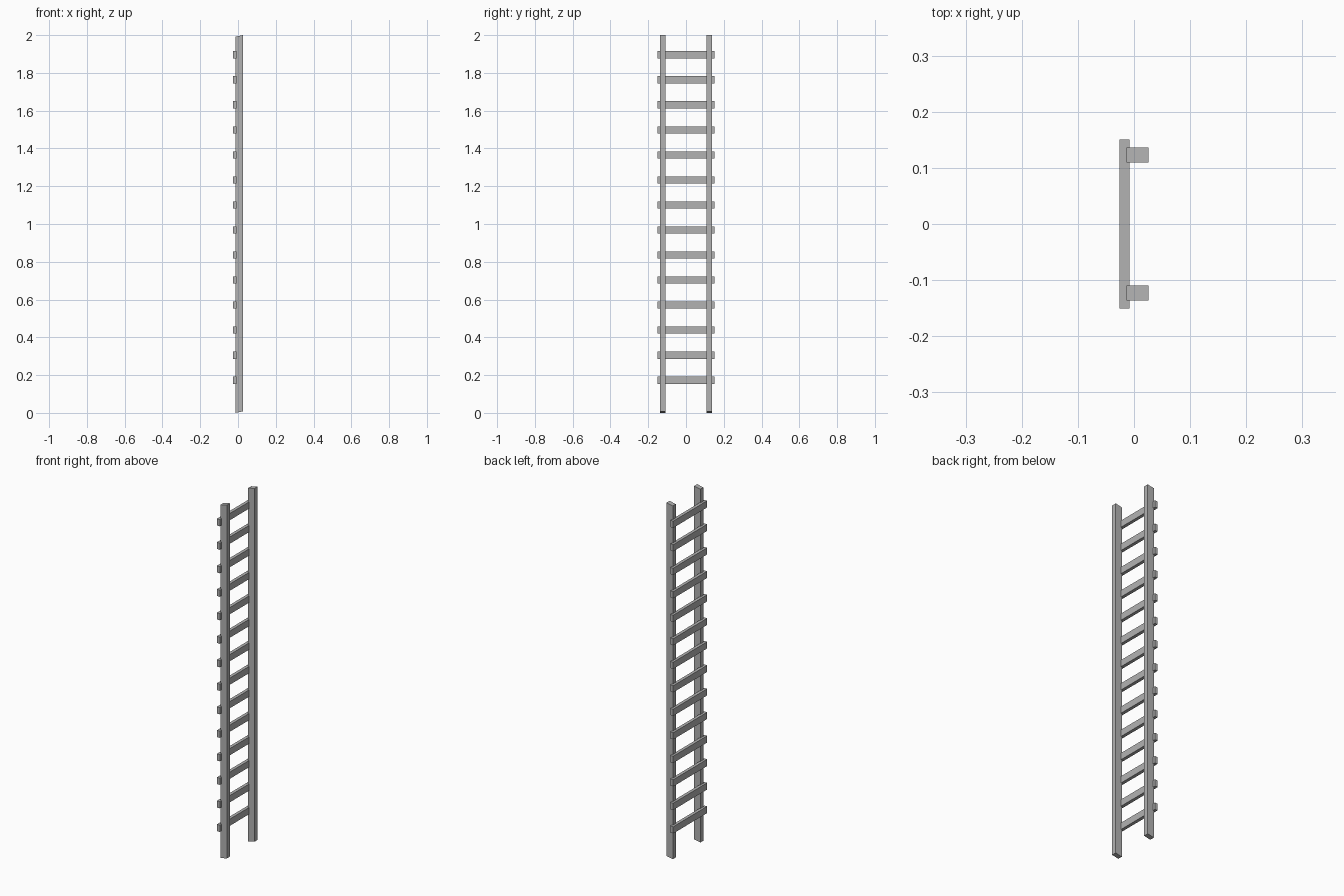
import bpy
import bmesh

cube = bpy.data.objects.get("Cube")
if cube:
    bpy.data.objects.remove(cube, do_unlink=True)

grey = bpy.data.materials.new("plain_grey")
grey.use_nodes = True
colour = (0.45, 0.45, 0.45, 1)
grey.diffuse_color = colour
grey.node_tree.nodes["Principled BSDF"].inputs["Base Color"].default_value = colour

END_CUT = 0.008      # rise across the slanted rail ends
RUNG_COUNT = 14
FIRST_RUNG, LAST_RUNG = 0.173, 1.896


def extruded_part(name, profile, y0, y1):
    """Extrude an (x, z) profile along y into a solid part."""
    bm = bmesh.new()
    face = bm.faces.new([bm.verts.new((x, y0, z)) for x, z in profile])
    new = bmesh.ops.extrude_face_region(bm, geom=[face])["geom"]
    verts = [g for g in new if isinstance(g, bmesh.types.BMVert)]
    bmesh.ops.translate(bm, verts=verts, vec=(0, y1 - y0, 0))
    bmesh.ops.recalc_face_normals(bm, faces=bm.faces)
    mesh = bpy.data.meshes.new(name)
    bm.to_mesh(mesh)
    bm.free()
    mesh.materials.append(grey)
    obj = bpy.data.objects.new(name, mesh)
    bpy.context.collection.objects.link(obj)
    return obj


# Two upright rails with parallel slanted ends
rail_profile = [(-0.013, 0), (0.026, END_CUT), (0.026, 2), (-0.013, 2 - END_CUT)]
for name, y in (("front_rail", -0.123), ("back_rail", 0.123)):
    extruded_part(name, rail_profile, y - 0.0135, y + 0.0135)

# Rungs set into the rails and overhanging at both ends
step = (LAST_RUNG - FIRST_RUNG) / (RUNG_COUNT - 1)
for i in range(RUNG_COUNT):
    z = FIRST_RUNG + i * step
    low, high = z - 0.019, z + 0.019
    rung_profile = [(-0.026, low), (-0.008, low), (-0.008, high), (-0.026, high)]
    extruded_part(f"rung_{i + 1}", rung_profile, -0.151, 0.151)
